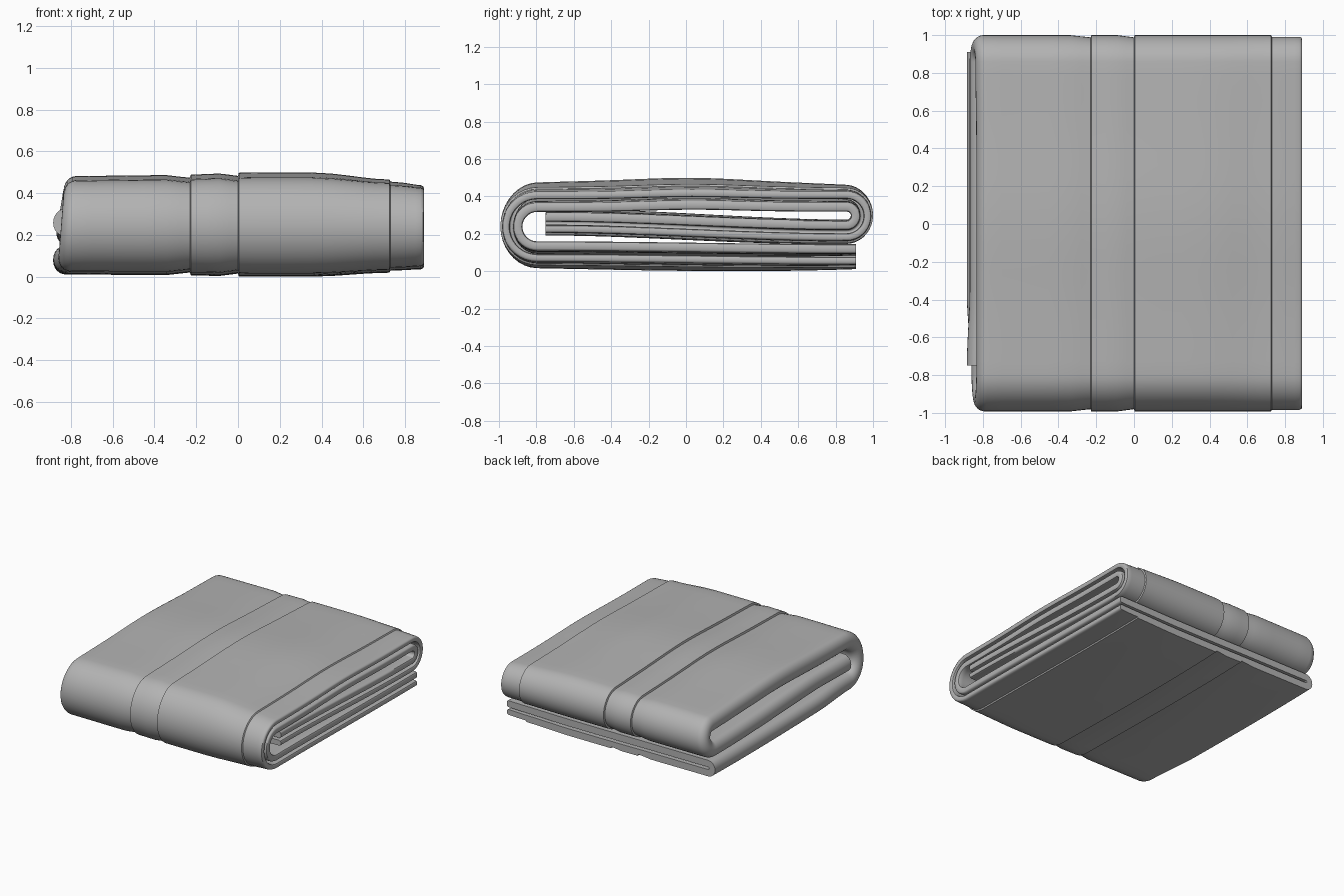
import bpy, bmesh, math

if "Cube" in bpy.data.objects:
    bpy.data.objects.remove(bpy.data.objects["Cube"])

# ---------- helpers ----------
def smooth(t):
    t = max(0.0, min(1.0, t))
    return t * t * (3 - 2 * t)

def table(x, pts):
    if x <= pts[0][0]:
        return pts[0][1]
    for (a, va), (b, vb) in zip(pts, pts[1:]):
        if x <= b:
            return va + (vb - va) * smooth((x - a) / (b - a))
    return pts[-1][1]

def run(y0, y1, z0, z1, x0, x1, steps, hump=0.0):
    """Flat stretch of the folded path: (y, z, left edge x)."""
    out = []
    for i in range(steps + 1):
        t = i / steps
        s = smooth(t)
        out.append((y0 + (y1 - y0) * t,
                    z0 + (z1 - z0) * s + hump * math.sin(math.pi * s) ** 2,
                    x0 + (x1 - x0) * smooth((t - 0.75) * 4)))
    return out

def bend(cy, cz, r, a0, a1, x0, x1, steps=18):
    """Half-circle fold of the path."""
    out = []
    for i in range(1, steps):
        t = i / steps
        a = math.radians(a0 + (a1 - a0) * t)
        out.append((cy + r * math.cos(a), cz + r * math.sin(a), x0 + (x1 - x0) * smooth(t)))
    return out

# ---------- path of the doubled cloth, folded in thirds ----------
LY, RY = -0.796, 0.858
path = run(0.91, LY, 0.085, 0.10, -0.885, -0.86, 24)
path += bend(LY, 0.2375, 0.1375, 270, 90, -0.86, -0.835)
path += run(LY, RY, 0.375, 0.377, -0.835, -0.84, 24, 0.011)
path += bend(RY, 0.294, 0.083, 90, -90, -0.84, -0.87)
path += run(RY, -0.75, 0.211, 0.255, -0.87, -0.885, 24)

# ---------- cloth section: two layers joined by a fold on the left ----------
OUT, INN = 0.059, 0.009

def groove(x):
    if x > 0.7275:
        return 0.009
    for a, b in ((-0.34, -0.23), (-0.09, 0.0)):
        if a < x <= b:
            return 0.012 * (x - a) / (b - a)
    return 0.0

STATIONS = [0.89, 0.886, 0.875, 0.85, 0.80, 0.73, 0.725, 0.66, 0.6, 0.52, 0.45, 0.35, 0.25,
            0.15, 0.07, 0.004, 0.0, -0.04, -0.09, -0.15, -0.226, -0.23, -0.28, -0.34,
            -0.45, -0.57, -0.7]
ROUND = {0.89: 0.011, 0.886: 0.004}

def section(xl):
    outer, inner = [], []
    for x in STATIONS:
        r = ROUND.get(x, 0)
        outer.append((x, OUT - groove(x) - r))
        inner.append((x, INN + r))
    for i in range(13):
        a = math.radians(90 + 180 * i / 12)
        for lst, r in ((outer, OUT), (inner, INN)):
            lst.append((xl + OUT + r * math.cos(a), r * math.sin(a)))
    for x in reversed(STATIONS):
        r = ROUND.get(x, 0)
        outer.append((x, -OUT + r))
        inner.append((x, -INN - r))
    return outer, inner

# ---------- soft puffiness of the stack ----------
PUFF = [(-0.9, 0.65), (-0.35, 0.75), (0.1, 1.0), (0.35, 1.0), (0.74, 0.35), (0.89, 0.0)]

def puff(x, y, z):
    k = 0.25 if z > 0.235 else 0.165
    f = 1 + k * table(x, PUFF) * (1 - 0.5 * y * y - 0.15 * y)
    return (x, y, 0.235 + (z - 0.235) * f)

# ---------- towel mesh ----------
bm = bmesh.new()
rings = []
for i, (y, z, xl) in enumerate(path):
    p, q = path[max(i - 1, 0)], path[min(i + 1, len(path) - 1)]
    dy, dz = q[0] - p[0], q[1] - p[1]
    d = math.hypot(dy, dz)
    ny, nz = -dz / d, dy / d
    outer, inner = section(xl)
    rings.append([bm.verts.new(puff(x, y + n * ny, z + n * nz))
                  for x, n in outer + inner[::-1]])
m = len(rings[0])
for a, b in zip(rings, rings[1:]):
    for k in range(m):
        j = (k + 1) % m
        bm.faces.new((a[k], a[j], b[j], b[k]))
# hems closing both ends of the cloth
for ring in (rings[0], rings[-1]):
    for k in range(m // 2 - 1):
        bm.faces.new((ring[k], ring[k + 1], ring[m - 2 - k], ring[m - 1 - k]))
low = min(v.co.z for v in bm.verts)
for v in bm.verts:
    v.co.z -= low
bmesh.ops.recalc_face_normals(bm, faces=bm.faces)

mesh = bpy.data.meshes.new("folded_towel")
bm.to_mesh(mesh)
bm.free()
towel = bpy.data.objects.new("folded_towel", mesh)
bpy.context.collection.objects.link(towel)

mat = bpy.data.materials.new("grey_cloth")
mat.diffuse_color = (0.45, 0.45, 0.45, 1)
mat.use_nodes = True
mat.node_tree.nodes["Principled BSDF"].inputs["Base Color"].default_value = mat.diffuse_color
mesh.materials.append(mat)

bpy.context.view_layer.objects.active = towel
towel.select_set(True)
bpy.ops.object.shade_smooth_by_angle(angle=math.radians(40))
